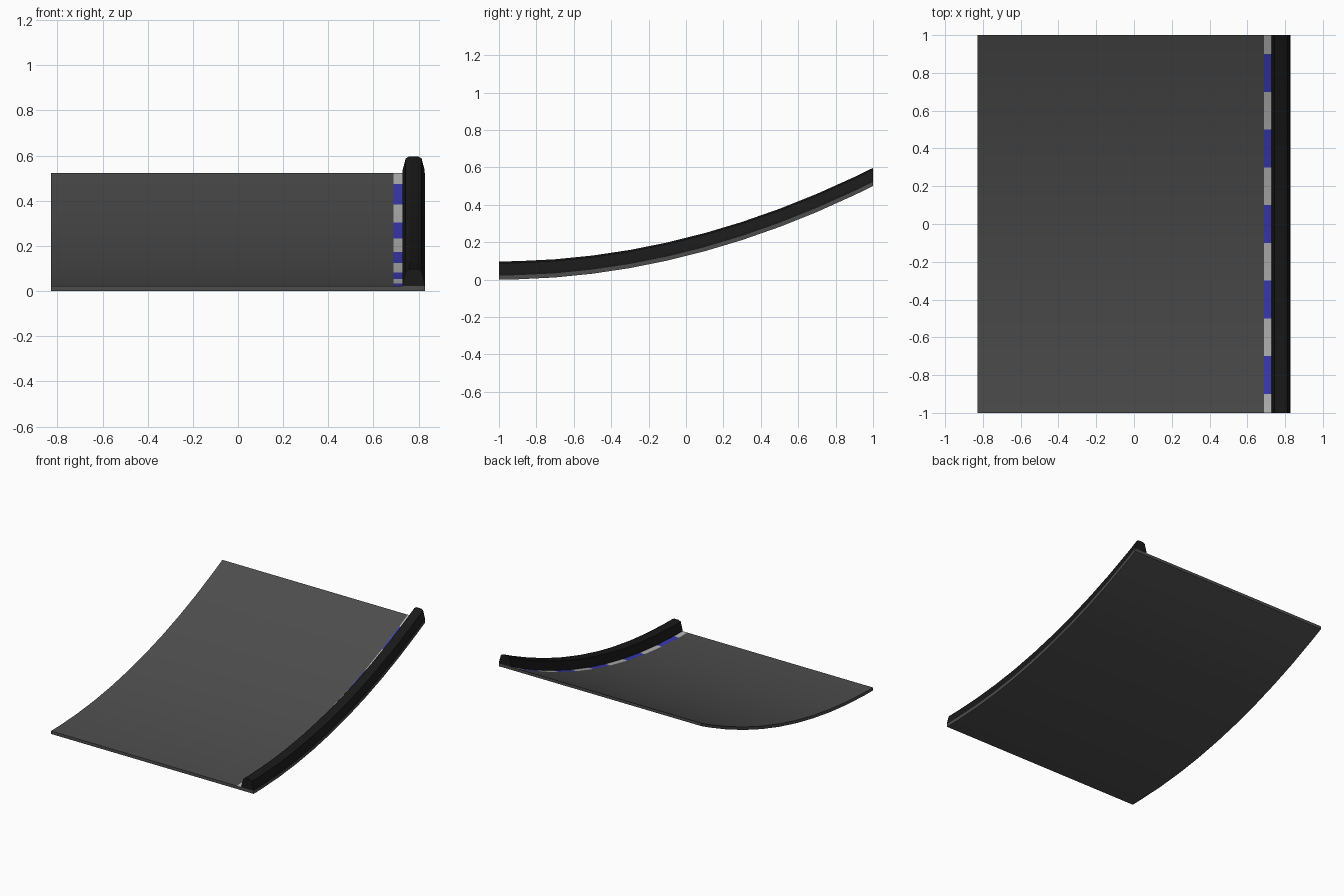
import bpy, bmesh, math

if "Cube" in bpy.data.objects:
    bpy.data.objects.remove(bpy.data.objects["Cube"])

# Stations along the ramp: half-length pieces at both ends, 0.2 between
YS = [-1.0] + [-0.9 + 0.2 * i for i in range(10)] + [1.0]


def rise(y):
    return 0.5 * ((y + 1) / 2) ** 2


def material(name, rgb):
    m = bpy.data.materials.new(name)
    m.diffuse_color = (*rgb, 1)
    m.use_nodes = True
    m.node_tree.nodes["Principled BSDF"].inputs["Base Color"].default_value = m.diffuse_color
    return m


def sweep(name, profile, mats, pick=None, angle=20):
    """Sweep a closed x-z profile along the curved ramp."""
    bm = bmesh.new()
    rings = [[bm.verts.new((x, y, z + rise(y))) for x, z in profile] for y in YS]
    n = len(profile)
    for s in range(len(YS) - 1):
        for k in range(n):
            j = (k + 1) % n
            f = bm.faces.new((rings[s][k], rings[s][j], rings[s + 1][j], rings[s + 1][k]))
            if pick:
                f.material_index = pick(s, k)
    bm.faces.new(rings[0])
    bm.faces.new(rings[-1][::-1])
    bmesh.ops.recalc_face_normals(bm, faces=bm.faces)
    me = bpy.data.meshes.new(name)
    bm.to_mesh(me)
    bm.free()
    ob = bpy.data.objects.new(name, me)
    bpy.context.collection.objects.link(ob)
    for m in mats:
        me.materials.append(m)
    bpy.ops.object.select_all(action='DESELECT')
    ob.select_set(True)
    bpy.context.view_layer.objects.active = ob
    bpy.ops.object.shade_smooth_by_angle(angle=math.radians(angle))
    return ob


asphalt = material("asphalt", (0.075, 0.075, 0.075))
pale = material("pale_stripe", (0.48, 0.48, 0.48))
blue = material("blue_stripe", (0.045, 0.045, 0.48))
rubber = material("barrier_black", (0.01, 0.01, 0.01))

# Road deck with the alternating edge stripe set flush into its top (profile edge 3)
T = 0.022
sweep("road_deck",
      [(-0.828, 0), (0.828, 0), (0.828, T), (0.728, T), (0.688, T), (-0.828, T)],
      [asphalt, pale, blue],
      lambda s, k: 1 + s % 2 if k == 3 else 0)

# Side barrier with chamfered top, along the right edge
half = [(0.049, T), (0.049, 0.035), (0.035, 0.088), (0.018, 0.097)]
sweep("side_barrier",
      [(0.778 - x, z) for x, z in half] + [(0.778 + x, z) for x, z in reversed(half)],
      [rubber], angle=10)
